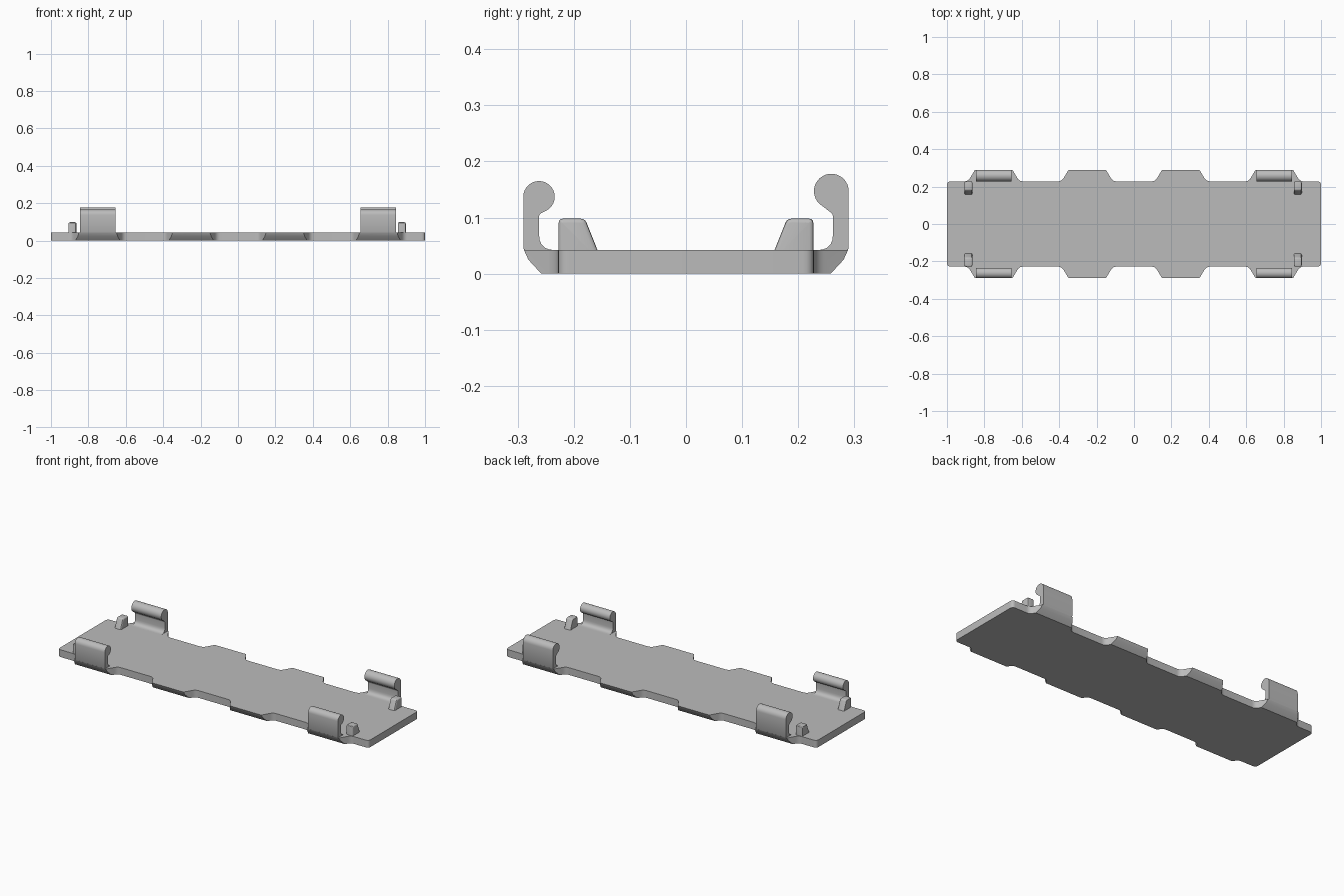
import bpy, bmesh, math
from mathutils import Vector

if "Cube" in bpy.data.objects:
    bpy.data.objects.remove(bpy.data.objects["Cube"], do_unlink=True)

grey = bpy.data.materials.new("plain grey")
grey.use_nodes = True
colour = (0.5, 0.5, 0.5, 1)
grey.diffuse_color = colour
grey.node_tree.nodes["Principled BSDF"].inputs["Base Color"].default_value = colour

THICK = 0.042     # plate thickness
EDGE = 0.228      # half width of the plate
TAB = 0.29        # half width across the tabs


def rounded(corners, steps=5):
    """Closed outline from (a, b, cutback) corners, each softened by a curve."""
    out = []
    for i, (a, b, cut) in enumerate(corners):
        p = Vector((a, b))
        if not cut:
            out.append(p)
            continue
        before = Vector(corners[i - 1][:2])
        after = Vector(corners[(i + 1) % len(corners)][:2])
        start = p + (before - p).normalized() * cut
        end = p + (after - p).normalized() * cut
        for k in range(steps + 1):
            t = k / steps
            out.append(start * (1 - t) ** 2 + p * 2 * t * (1 - t) + end * t * t)
    return out


def prism(points, shift):
    """Solid made by sweeping a closed outline of 3D points along shift."""
    bm = bmesh.new()
    face = bm.faces.new([bm.verts.new(p) for p in points])
    grown = bmesh.ops.extrude_face_region(bm, geom=[face])["geom"]
    verts = [g for g in grown if isinstance(g, bmesh.types.BMVert)]
    bmesh.ops.translate(bm, verts=verts, vec=shift)
    bmesh.ops.recalc_face_normals(bm, faces=bm.faces[:])
    return bm


def finish(name, bm):
    bmesh.ops.recalc_face_normals(bm, faces=bm.faces[:])
    mesh = bpy.data.meshes.new(name)
    bm.to_mesh(mesh)
    bm.free()
    obj = bpy.data.objects.new(name, mesh)
    bpy.context.collection.objects.link(obj)
    mesh.materials.append(grey)
    bpy.ops.object.select_all(action='DESELECT')
    obj.select_set(True)
    bpy.context.view_layer.objects.active = obj
    bpy.ops.object.shade_smooth_by_angle(angle=math.radians(30))


# Base plate with four tapered tabs on each long edge
corners = []
for s in (1, -1):
    corners.append((s, s * EDGE, 0.02))
    for x in (0.75, 0.25, -0.25, -0.75):
        for dx, y, cut in ((0.137, EDGE, 0.02), (0.1, TAB, 0.004),
                           (-0.1, TAB, 0.004), (-0.137, EDGE, 0.02)):
            corners.append((s * (x + dx), s * y, cut))
    corners.append((-s, s * EDGE, 0.02))
plate = prism([p.to_3d() for p in rounded(corners)], (0, 0, THICK))

# Sloping underside of the tabs, cut in two facets
for s in (1, -1):
    for (y0, z0), (y1, z1) in (((0.258, 0), (0.281, 0.025)),
                               ((0.281, 0.025), (TAB, 0.045))):
        bmesh.ops.bisect_plane(
            plate, geom=plate.verts[:] + plate.edges[:] + plate.faces[:],
            plane_co=(0, s * y0, z0), plane_no=(0, s * (z1 - z0), y0 - y1),
            clear_outer=True)
        bmesh.ops.holes_fill(plate, edges=plate.edges[:], sides=0)
finish("base_plate", plate)


# Spring clips: a curved foot, an upright and a round bead along the top
def clip_profile(centre_y, centre_z, radius):
    foot = rounded([(0.222, 0.035, 0), (0.222, THICK, 0), (0.262, THICK, 0.028),
                    (0.262, 0.106, 0.005),
                    (centre_y - radius * 0.5, centre_z - radius * 0.866, 0),
                    (TAB, 0.046, 0), (0.281, 0.027, 0), (0.27, 0.02, 0)])
    bead = [Vector((centre_y + radius * math.cos(a), centre_z + radius * math.sin(a)))
            for a in (math.radians(240 - 12 * k) for k in range(1, 21))]
    return foot[:-3] + bead + foot[-3:]


for side, s, bead in (("front", -1, (0.262, 0.137, 0.028)),
                      ("back", 1, (0.259, 0.147, 0.031))):
    for hand, x in (("left", 0.75), ("right", -0.75)):
        points = [Vector((x - 0.096, s * p.x, p.y)) for p in clip_profile(*bead)]
        finish(f"{side}_{hand}_clip", prism(points, (0.192, 0, 0)))

    # Locating pegs with a sloping inner face and softened edges
    for hand, x in (("left", 0.876), ("right", -0.885)):
        outline = rounded([(0.227, 0.03, 0), (0.227, 0.098, 0.008),
                           (0.18, 0.098, 0.008), (0.153, 0.03, 0)], 3)
        points = [Vector((x - 0.021, s * p.x, p.y)) for p in outline]
        peg = prism(points, (0.042, 0, 0))
        rim = [e for e in peg.edges
               if abs(e.verts[0].co.x - e.verts[1].co.x) < 0.001
               and max(v.co.z for v in e.verts) > 0.05]
        bmesh.ops.bevel(peg, geom=rim, offset=0.007, segments=3,
                        profile=0.5, affect='EDGES')
        finish(f"{side}_{hand}_peg", peg)
